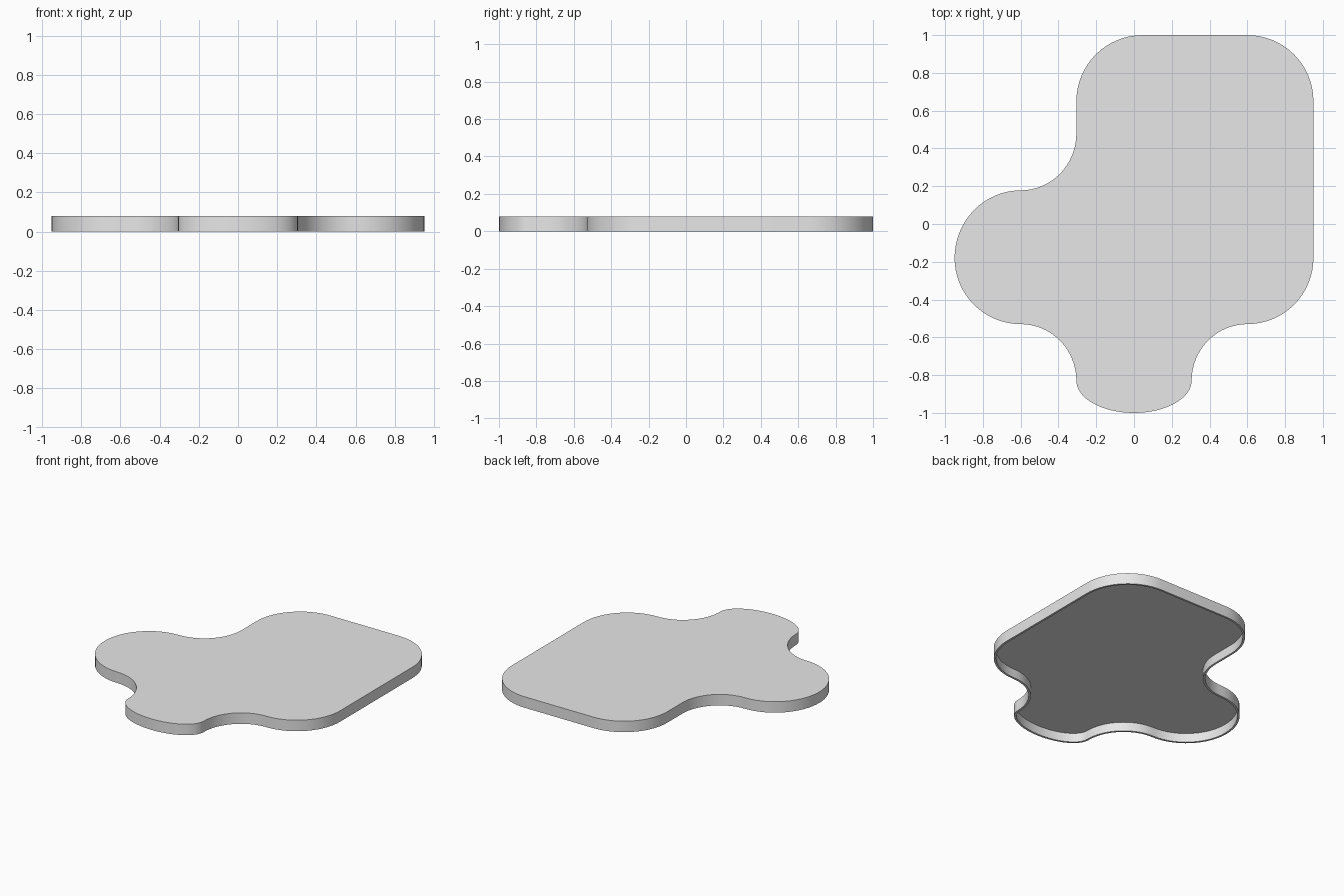
import bpy
import bmesh
import math
from mathutils import Vector

HEIGHT = 0.08
WALL = 0.015
STEPS = 16

default = bpy.data.objects.get("Cube")
if default:
    bpy.data.objects.remove(default, do_unlink=True)


def quarter(start, end, center):
    """Points of a quarter ellipse from start to end about center."""
    s, e, c = Vector(start), Vector(end), Vector(center)
    angles = [math.pi / 2 * i / STEPS for i in range(STEPS + 1)]
    return [c + (s - c) * math.cos(a) + (e - c) * math.sin(a) for a in angles]


# Outline, counter-clockwise: each row is start, end and centre of a quarter curve
arcs = [
    ((0, -1), (0.305, -0.83), (0, -0.83)),            # front lobe, left half
    ((0.305, -0.83), (0.6, -0.53), (0.6, -0.83)),     # left front hollow
    ((0.6, -0.53), (0.95, -0.18), (0.6, -0.18)),      # left front corner
    ((0.95, 0.65), (0.6, 1), (0.6, 0.65)),            # left back corner
    ((0.045, 1), (-0.305, 0.65), (0.045, 0.65)),      # right back corner
    ((-0.305, 0.48), (-0.6, 0.178), (-0.6, 0.48)),    # right back hollow
    ((-0.6, 0.178), (-0.95, -0.18), (-0.6, -0.18)),   # right lobe, back half
    ((-0.95, -0.18), (-0.6, -0.53), (-0.6, -0.18)),   # right lobe, front half
    ((-0.6, -0.53), (-0.305, -0.83), (-0.6, -0.83)),  # right front hollow
    ((-0.305, -0.83), (0, -1), (0, -0.83)),           # front lobe, right half
]
outline = []
for arc in arcs:
    for p in quarter(*arc):
        if not outline or (p - outline[-1]).length > 1e-4:
            outline.append(p)
if (outline[0] - outline[-1]).length < 1e-4:
    outline.pop()

# Solid slab
bm = bmesh.new()
bottom = bm.faces.new([bm.verts.new((p.x, p.y, 0)) for p in outline])
top = bmesh.ops.extrude_face_region(bm, geom=[bottom], use_keep_orig=True)
top_verts = [g for g in top["geom"] if isinstance(g, bmesh.types.BMVert)]
bmesh.ops.translate(bm, verts=top_verts, vec=(0, 0, HEIGHT))
bmesh.ops.recalc_face_normals(bm, faces=bm.faces[:])

# Hollow underside with a thin rim
bm.faces.ensure_lookup_table()
underside = min((f for f in bm.faces if len(f.verts) > 4),
                key=lambda f: f.calc_center_median().z)
bmesh.ops.inset_region(bm, faces=[underside], thickness=WALL, use_even_offset=True)
inner = bmesh.ops.extrude_face_region(bm, geom=[underside])
inner_verts = [g for g in inner["geom"] if isinstance(g, bmesh.types.BMVert)]
bmesh.ops.translate(bm, verts=inner_verts, vec=(0, 0, HEIGHT - WALL))
if underside.is_valid:
    bmesh.ops.delete(bm, geom=[underside], context='FACES_ONLY')
bmesh.ops.recalc_face_normals(bm, faces=bm.faces[:])

mesh = bpy.data.meshes.new("slab_shell")
bm.to_mesh(mesh)
bm.free()
slab = bpy.data.objects.new("slab_shell", mesh)
bpy.context.collection.objects.link(slab)

# Plain grey
grey = bpy.data.materials.new("light_grey")
grey.use_nodes = True
color = (0.8, 0.8, 0.8, 1)
grey.diffuse_color = color
grey.node_tree.nodes["Principled BSDF"].inputs["Base Color"].default_value = color
mesh.materials.append(grey)

# Smooth walls, sharp rims
bpy.ops.object.select_all(action='DESELECT')
slab.select_set(True)
bpy.context.view_layer.objects.active = slab
bpy.ops.object.shade_smooth_by_angle(angle=math.radians(30))
